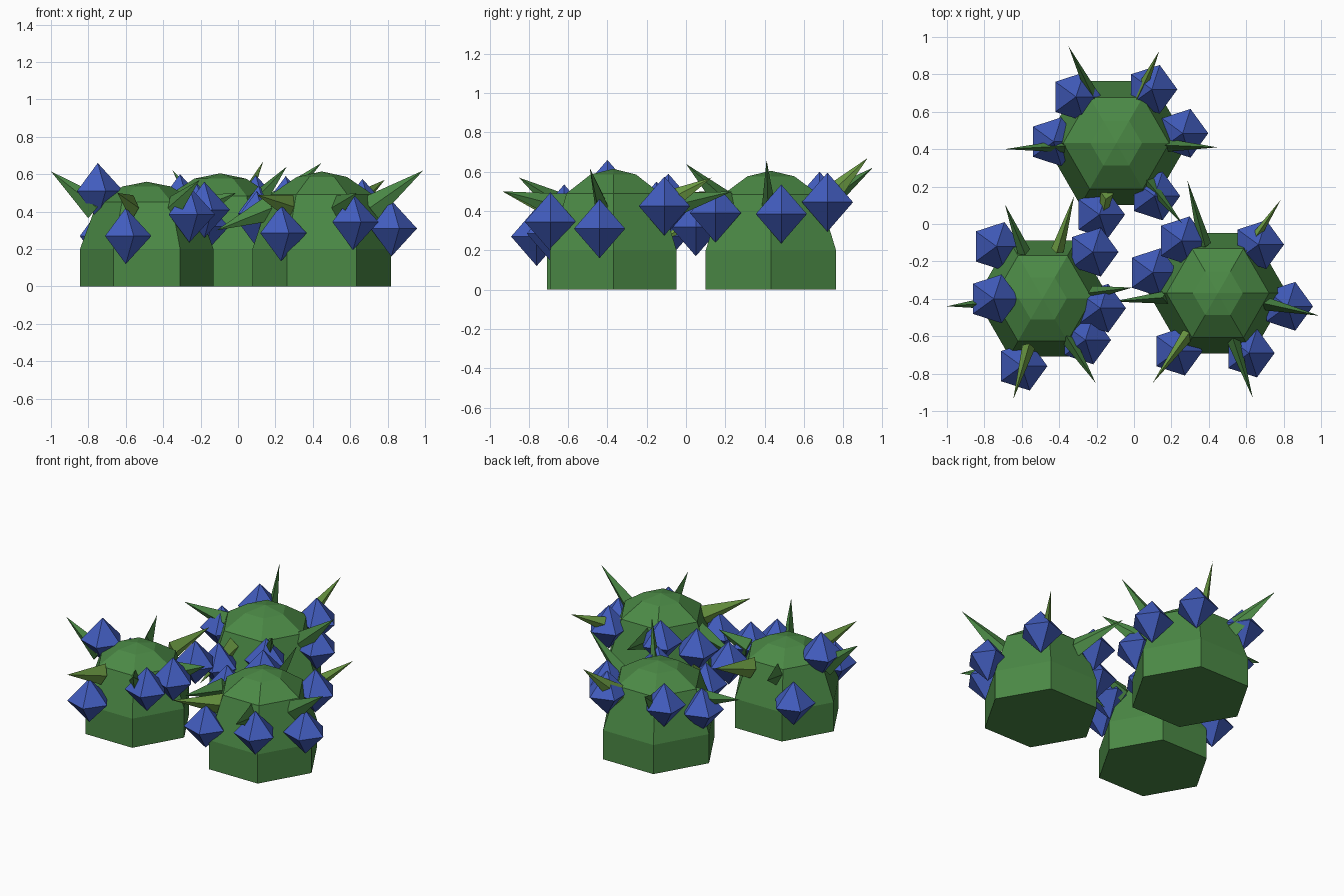
import bpy
import bmesh
from math import cos, sin, pi
from mathutils import Vector, Matrix

cube = bpy.data.objects.get("Cube")
if cube:
    bpy.data.objects.remove(cube)


def material(name, rgb):
    mat = bpy.data.materials.new(name)
    mat.use_nodes = True
    mat.diffuse_color = (*rgb, 1)
    mat.node_tree.nodes["Principled BSDF"].inputs["Base Color"].default_value = (*rgb, 1)
    return mat


LEAF = material("leaf green", (0.07, 0.25, 0.06))
LIGHT = material("light leaf green", (0.16, 0.35, 0.06))
BLUE = material("berry blue", (0.055, 0.11, 0.52))


def add(name, bm, mat, matrix=Matrix()):
    bmesh.ops.recalc_face_normals(bm, faces=bm.faces)
    mesh = bpy.data.meshes.new(name)
    bm.to_mesh(mesh)
    bm.free()
    mesh.materials.append(mat)
    obj = bpy.data.objects.new(name, mesh)
    obj.matrix_world = matrix
    bpy.context.collection.objects.link(obj)


def lathe(sides, profile, top=None, bottom=None):
    """Flat-sided solid from (radius, z) rings, closed by tips or caps."""
    bm = bmesh.new()
    rings = [[bm.verts.new((r * cos(2 * pi * i / sides), r * sin(2 * pi * i / sides), z))
              for i in range(sides)] for r, z in profile]
    for low, high in zip(rings, rings[1:]):
        for i in range(sides):
            j = (i + 1) % sides
            bm.faces.new((low[i], low[j], high[j], high[i]))
    for ring, tip in ((rings[0], bottom), (rings[-1], top)):
        if tip is None:
            bm.faces.new(ring)
        else:
            point = bm.verts.new((0, 0, tip))
            for i in range(sides):
                bm.faces.new((ring[i], ring[(i + 1) % sides], point))
    return bm


def bush(name, x, y, radius, height):
    # straight hexagonal wall topped by a faceted dome
    wall = 0.2
    rise = height - wall
    profile = [(radius, 0), (radius, wall), (radius * 0.74, wall + rise * 0.7),
               (radius * 0.36, wall + rise * 0.93)]
    add(name, lathe(6, profile, top=height), LEAF, Matrix.Translation((x, y, 0)))


def berry(name, place):
    # upright five-sided bipyramid
    add(name, lathe(5, [(0.137, 0)], top=0.15, bottom=-0.15), BLUE, Matrix.Translation(place))


def thorn(name, x, y, tip, mat):
    # thin upright blade from inside the dome to the tip
    tip = Vector(tip)
    axis = Vector((x, y, 0.42))
    flat = Vector((tip.x - x, tip.y - y, 0)).normalized()
    base = axis + flat * 0.27
    out = (tip - base).normalized()
    side = flat.cross(Vector((0, 0, 1)))
    up = side.cross(out)
    bm = bmesh.new()
    ring = [bm.verts.new(base + d) for d in (side * 0.035, up * 0.07, side * -0.035, up * -0.07)]
    point = bm.verts.new(tip)
    bm.faces.new(ring)
    for i in range(4):
        bm.faces.new((ring[i], ring[(i + 1) % 4], point))
    add(name, bm, mat)


# each bush: position, radius, height, berry centres, thorn tips
BUSHES = {
    "back": ((-.095, .432, .383, .605),
             [(-.31, .68, .45), (-.43, .44, .36), (.095, .72, .445),
              (.26, .485, .385), (.11, .15, .39), (-.185, .05, .32)],
             [(-.35, .95, .62), (.135, .925, .67), (-.69, .4, .48),
              (.446, .41, .66), (.26, 0, .64), (-.2, -.13, .25)]),
    "right": ((-.488, -.398, .357, .56),
              [(-.735, -.12, .27), (-.75, -.4, .51), (-.22, -.15, .4),
               (-.18, -.45, .41), (-.26, -.62, .385), (-.6, -.76, .27)],
              [(-.69, .105, .5), (-.32, .15, .5), (-1, -.44, .615),
               (-.01, -.34, .5), (-.205, -.85, .57), (-.645, -.935, .5)]),
    "left": ((.448, -.37, .371, .615),
             [(.1, -.26, .36), (.255, -.09, .44), (.665, -.11, .425),
              (.82, -.44, .31), (.615, -.69, .345), (.23, -.68, .285)],
             [(.285, .235, .5), (.785, .13, .57), (-.115, -.415, .3),
              (.99, -.49, .62), (.635, -.93, .5), (.1, -.85, .49)]),
}

for side, (body, berries, tips) in BUSHES.items():
    bush(side + "_bush", *body)
    for n, place in enumerate(berries, 1):
        berry(f"{side}_berry_{n}", place)
    for n, tip in enumerate(tips, 1):
        thorn(f"{side}_thorn_{n}", *body[:2], tip, LIGHT if n in (2, 6) else LEAF)
